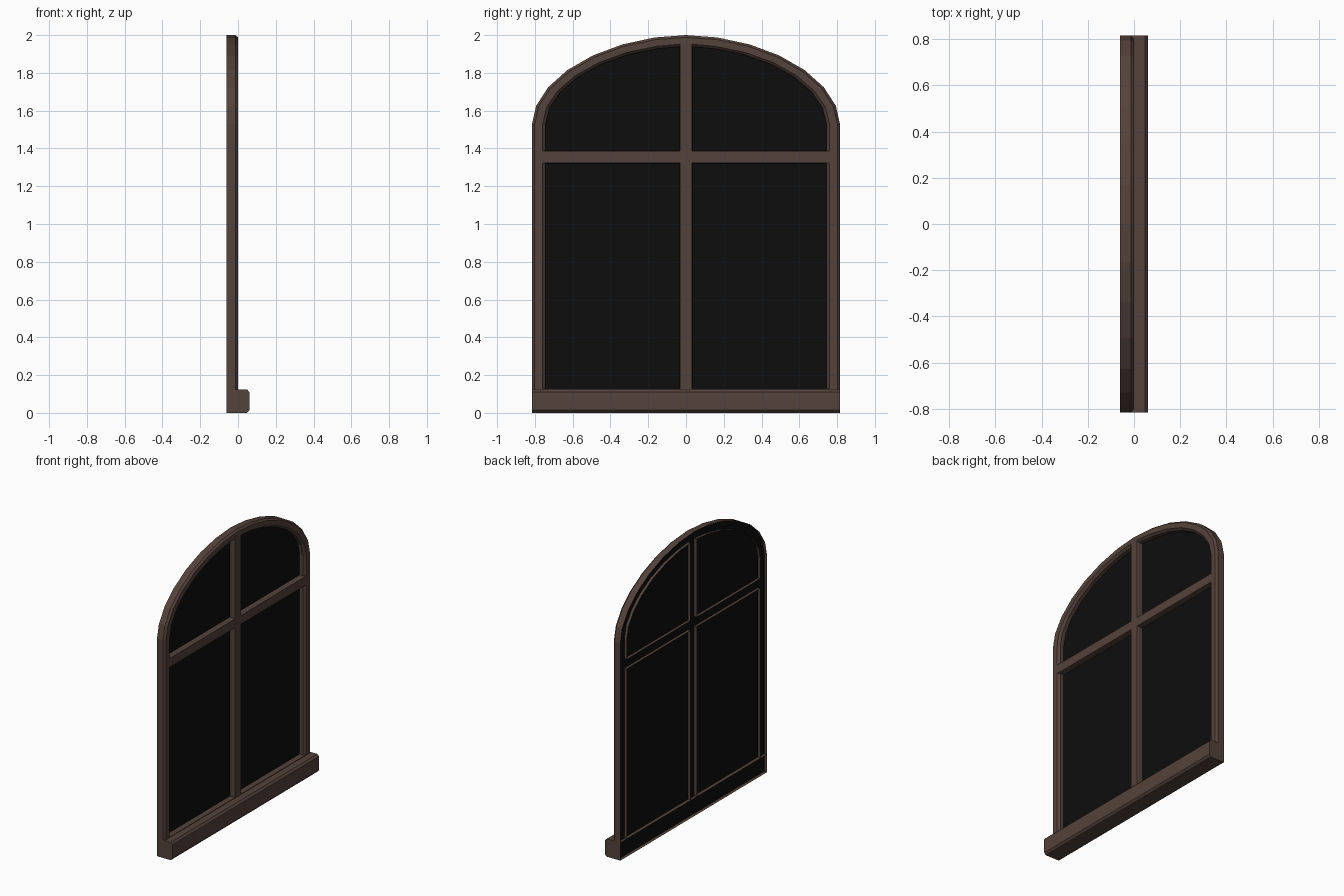
import bpy, bmesh
from math import sin, cos, pi

if "Cube" in bpy.data.objects:
    bpy.data.objects.remove(bpy.data.objects["Cube"])

HALF, SPRING, RISE = 0.815, 1.53, 0.47   # half width, arch start, arch height
BACK, GLASS, CHAMFER = -0.06, -0.04, 0.014
SILL_TOP, SEGS, POWER = 0.125, 7, 1.06


def material(name, rgb, rough):
    m = bpy.data.materials.new(name)
    m.use_nodes = True
    m.diffuse_color = (*rgb, 1)
    node = m.node_tree.nodes["Principled BSDF"]
    node.inputs["Base Color"].default_value = (*rgb, 1)
    node.inputs["Roughness"].default_value = rough
    return m


brown = material("dark brown wood", (0.088, 0.054, 0.043), 0.8)
black = material("black glass", (0.004, 0.004, 0.004), 0.5)


def make_object(name, bm, mat):
    mesh = bpy.data.meshes.new(name)
    bm.to_mesh(mesh)
    bm.free()
    mesh.materials.append(mat)
    ob = bpy.data.objects.new(name, mesh)
    bpy.context.collection.objects.link(ob)
    return ob


def arch(inset):
    """Quarter arch from the springing line up, without the crown point."""
    a, b = HALF - inset, RISE - inset * 0.85
    return [(a * cos(t) ** POWER, SPRING + b * sin(t) ** POWER)
            for t in (i * pi / 2 / SEGS for i in range(SEGS))]


def outline(inset, bottom=0.0):
    right = [(HALF - inset, bottom)] + arch(inset)
    crown = [(0, SPRING + RISE - inset * 0.85)]
    return right + crown + [(-y, z) for y, z in reversed(right)]


def pane(side, upper, inset, bar):
    """Opening between the frame, the mullion and the transom."""
    a, b = HALF - inset, RISE - inset * 0.85
    low, high = 1.355 - bar, 1.355 + bar
    if upper:
        crown = SPRING + b * (1 - (bar / a) ** (2 / POWER)) ** (POWER / 2)
        pts = [(bar, high), (a, high)] + arch(inset) + [(bar, crown)]
    else:
        pts = [(bar, SILL_TOP + 0.004), (a, SILL_TOP + 0.004), (a, low), (bar, low)]
    return [(side * y, z) for y, z in pts]


def add_loop(bm, pts, x):
    return [bm.verts.new((x, y, z)) for y, z in pts]


def bridge(bm, one, two):
    n = len(one)
    for i in range(n):
        j = (i + 1) % n
        bm.faces.new((one[i], one[j], two[j], two[i]))


# Frame with mullion and transom: a front face with openings, hollow at the back
bm = bmesh.new()
contours = [(outline(CHAMFER), outline(0), -CHAMFER)]
for side in (1, -1):
    for upper in (True, False):
        contours.append((pane(side, upper, 0.056, 0.031),
                         pane(side, upper, 0.072, 0.034), -CHAMFER))
rim_edges, loops = [], []
for front, edge, depth in contours:
    verts = add_loop(bm, front, 0)
    rim_edges += [bm.edges.new((verts[i - 1], verts[i])) for i in range(len(verts))]
    loops.append((verts, edge, depth))
bmesh.ops.triangle_fill(bm, use_beauty=True, use_dissolve=False, edges=rim_edges,
                        normal=(1, 0, 0))
for verts, edge, depth in loops:
    mid = add_loop(bm, edge, depth)
    rear = add_loop(bm, edge, BACK)
    bridge(bm, verts, mid)
    bridge(bm, mid, rear)
bmesh.ops.recalc_face_normals(bm, faces=bm.faces)
flat = [f for f in bm.faces if all(abs(v.co.x) < 1e-5 for v in f.verts)]
if flat and flat[0].normal.x < 0:
    bmesh.ops.reverse_faces(bm, faces=bm.faces)
make_object("window_frame", bm, brown)

# Sill: chamfered profile run along the width, open at the back
bm = bmesh.new()
profile = [(BACK, 0), (0.047, 0), (0.06, 0.014), (0.06, SILL_TOP - 0.014),
           (0.047, SILL_TOP), (BACK, SILL_TOP)]
ends = [[bm.verts.new((x, y, z)) for x, z in profile] for y in (-HALF, HALF)]
for end in ends:
    bm.faces.new(end)
for i in range(len(profile) - 1):
    bm.faces.new((ends[0][i], ends[0][i + 1], ends[1][i + 1], ends[1][i]))
bmesh.ops.recalc_face_normals(bm, faces=bm.faces)
if max(bm.faces, key=lambda f: f.calc_center_median().x).normal.x < 0:
    bmesh.ops.reverse_faces(bm, faces=bm.faces)
make_object("window_sill", bm, brown)

# Glass: one sheet behind the bars, closing the hollow frame
bm = bmesh.new()
bm.faces.new(add_loop(bm, outline(0.002, 0.002), GLASS))
bm.normal_update()
for f in bm.faces:
    if f.normal.x < 0:
        f.normal_flip()
make_object("glass_sheet", bm, black)
